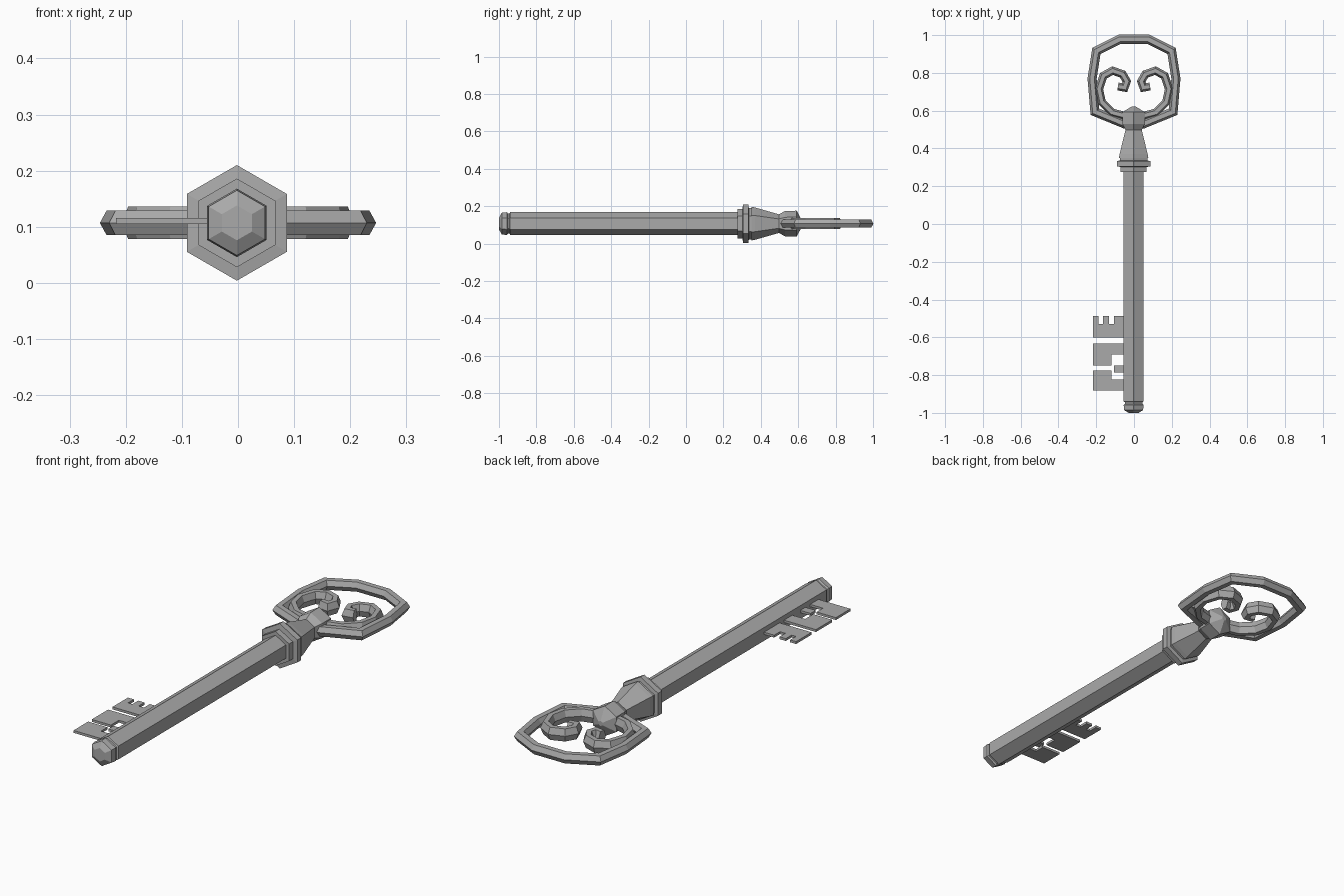
import bpy, bmesh, math
from mathutils import Vector

cube = bpy.data.objects.get("Cube")
if cube:
    bpy.data.objects.remove(cube, do_unlink=True)

CX, CZ = -0.002, 0.107   # key axis

metal = bpy.data.materials.new("grey metal")
metal.use_nodes = True
GREY = (0.4, 0.4, 0.4, 1)
metal.diffuse_color = GREY
metal.node_tree.nodes["Principled BSDF"].inputs["Base Color"].default_value = GREY


def finish(name, bm):
    bmesh.ops.recalc_face_normals(bm, faces=bm.faces)
    mesh = bpy.data.meshes.new(name)
    bm.to_mesh(mesh)
    bm.free()
    mesh.materials.append(metal)
    obj = bpy.data.objects.new(name, mesh)
    bpy.context.collection.objects.link(obj)
    return obj


def skin(bm, loops, closed):
    """Join equal loops of vertices with quads, capping open ends."""
    n = len(loops[0])
    for i in range(len(loops) if closed else len(loops) - 1):
        a, b = loops[i], loops[(i + 1) % len(loops)]
        for k in range(n):
            bm.faces.new((a[k], a[(k + 1) % n], b[(k + 1) % n], b[k]))
    if not closed:
        bm.faces.new(loops[0])
        bm.faces.new(loops[-1])


def hex_lathe(name, profile):
    """Six-sided turning along y from (y, radius) pairs."""
    bm = bmesh.new()
    loops = [[bm.verts.new((CX + r * math.sin(k * math.pi / 3), y,
                            CZ + r * math.cos(k * math.pi / 3)))
              for k in range(6)] for y, r in profile]
    skin(bm, loops, False)
    return finish(name, bm)


def hex_sweep(name, path, half_w, half_h, closed):
    """Six-sided bar swept along a flat path with mitred corners."""
    bm = bmesh.new()
    pts = [Vector(p) for p in path]
    n = len(pts)
    loops = []
    for i, p in enumerate(pts):
        before = pts[i - 1] if closed or i else None
        after = pts[(i + 1) % n] if closed or i < n - 1 else None
        d1 = (p - before).normalized() if before else (after - p).normalized()
        d2 = (after - p).normalized() if after else d1
        t = (d1 + d2).normalized()
        side = Vector((-t.y, t.x)) / max(t.dot(d1), 0.6)
        loop = []
        for k in range(6):
            a = k * math.pi / 3
            q = p + side * half_w * math.cos(a)
            loop.append(bm.verts.new(
                (q.x, q.y, CZ + half_h * math.sin(a) / math.sin(math.pi / 3))))
        loops.append(loop)
    skin(bm, loops, closed)
    return finish(name, bm)


def mirrored(path):
    return [(-x, y) for x, y in path]


# Shaft with grooved, bevelled tip
hex_lathe("shaft", [(-1.0, 0.031), (-0.985, 0.058), (-0.958, 0.061),
                    (-0.952, 0.054), (-0.943, 0.054), (-0.94, 0.061),
                    (0.3, 0.061)])

# Stepped collar and tapered neck
hex_lathe("collar", [(0.275, 0.079), (0.302, 0.079), (0.305, 0.103),
                     (0.333, 0.103), (0.336, 0.084), (0.352, 0.084)])
hex_lathe("neck", [(0.35, 0.09), (0.37, 0.086), (0.51, 0.046)])

# Knob joining neck and bow
hex_lathe("knob", [(0.49, 0.046), (0.53, 0.068), (0.592, 0.069), (0.622, 0.012)])

# Outer bow ring
half_ring = [(0.05, 0.53), (0.207, 0.594), (0.222, 0.77), (0.199, 0.916), (0.076, 0.978)]
hex_sweep("bow_ring", half_ring + mirrored(half_ring)[::-1], 0.024, 0.022, True)

# Pair of inner scrolls
scroll = [(0.02, 0.565), (0.115, 0.59), (0.17, 0.645), (0.185, 0.715),
          (0.162, 0.785), (0.113, 0.812), (0.06, 0.793), (0.038, 0.755),
          (0.05, 0.722), (0.085, 0.728)]
hex_sweep("left_scroll", scroll, 0.021, 0.029, False)
hex_sweep("right_scroll", mirrored(scroll), 0.021, 0.029, False)


# Flat toothed bits
def bit(name, outline):
    bm = bmesh.new()
    face = bm.faces.new([bm.verts.new((x, y, 0.105)) for x, y in outline])
    new = bmesh.ops.extrude_face_region(bm, geom=[face])["geom"]
    bmesh.ops.translate(bm, vec=(0, 0, 0.011),
                        verts=[v for v in new if isinstance(v, bmesh.types.BMVert)])
    return finish(name, bm)


OUT, IN = -0.217, -0.045
bit("upper_bit", [(OUT, -0.488), (OUT, -0.6), (IN, -0.6), (IN, -0.488),
                  (-0.106, -0.488), (-0.106, -0.53), (-0.133, -0.53),
                  (-0.133, -0.488), (-0.165, -0.488), (-0.165, -0.53),
                  (-0.187, -0.53), (-0.187, -0.488)])
bit("middle_bit", [(OUT, -0.632), (OUT, -0.75), (-0.12, -0.75),
                   (-0.12, -0.692), (IN, -0.692), (IN, -0.632)])
bit("small_tooth", [(-0.107, -0.75), (-0.107, -0.787), (IN, -0.787), (IN, -0.75)])
bit("lower_bit", [(OUT, -0.776), (OUT, -0.882), (IN, -0.882),
                  (IN, -0.822), (-0.12, -0.822), (-0.12, -0.776)])
